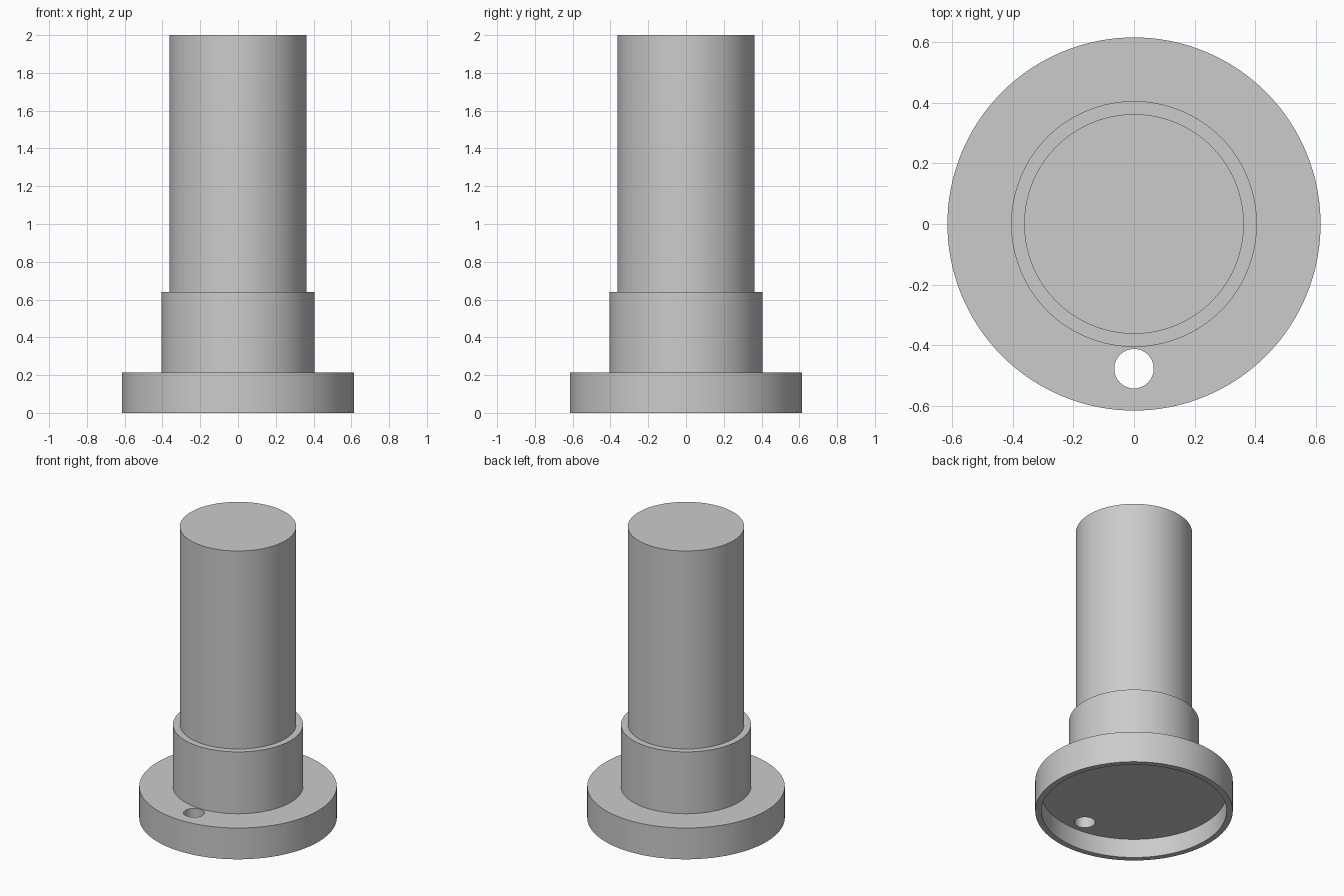
import bpy
import bmesh
import math
from mathutils import Matrix

SEGMENTS = 128

# Remove the default cube
cube = bpy.data.objects.get("Cube")
if cube:
    bpy.data.objects.remove(cube, do_unlink=True)

# Plain grey material
grey = bpy.data.materials.new("light_grey")
grey.use_nodes = True
colour = (0.6, 0.6, 0.6, 1)
grey.diffuse_color = colour
grey.node_tree.nodes["Principled BSDF"].inputs["Base Color"].default_value = colour


def add_object(name, bm):
    bmesh.ops.recalc_face_normals(bm, faces=bm.faces)
    mesh = bpy.data.meshes.new(name)
    bm.to_mesh(mesh)
    bm.free()
    mesh.materials.append(grey)
    obj = bpy.data.objects.new(name, mesh)
    bpy.context.collection.objects.link(obj)
    return obj


def lathe(name, profile):
    """Revolve (radius, height) points around z."""
    bm = bmesh.new()
    verts = [bm.verts.new((r, 0, z)) for r, z in profile]
    edges = [bm.edges.new(pair) for pair in zip(verts, verts[1:])]
    bmesh.ops.spin(bm, geom=verts + edges, cent=(0, 0, 0), axis=(0, 0, 1),
                   angle=math.tau, steps=SEGMENTS, use_merge=True)
    bmesh.ops.remove_doubles(bm, verts=bm.verts, dist=0.0001)
    return add_object(name, bm)


# Stepped body: recessed flange, collar and solid shaft in one profile
body = lathe("stepped_shaft_with_flange", [
    (0, 0.13), (0.577, 0.13), (0.577, 0),   # underside recess and rim
    (0.615, 0), (0.615, 0.215),             # flange
    (0.405, 0.215), (0.405, 0.64),          # collar
    (0.362, 0.64), (0.362, 2), (0, 2),      # shaft
])

# Through hole in the front of the flange
bm = bmesh.new()
bmesh.ops.create_cone(bm, cap_ends=True, segments=48, radius1=0.065,
                      radius2=0.065, depth=0.6,
                      matrix=Matrix.Translation((0, -0.477, 0.15)))
cutter = add_object("hole_cutter", bm)

hole = body.modifiers.new("flange_hole", 'BOOLEAN')
hole.operation = 'DIFFERENCE'
hole.solver = 'EXACT'
hole.object = cutter

# Apply the hole, then drop the cutter
bpy.ops.object.select_all(action='DESELECT')
bpy.context.view_layer.objects.active = body
body.select_set(True)
bpy.ops.object.modifier_apply(modifier=hole.name)
bpy.data.objects.remove(cutter, do_unlink=True)

# Smooth the round walls, keep the rims sharp
bpy.ops.object.shade_smooth_by_angle(angle=math.radians(30))
